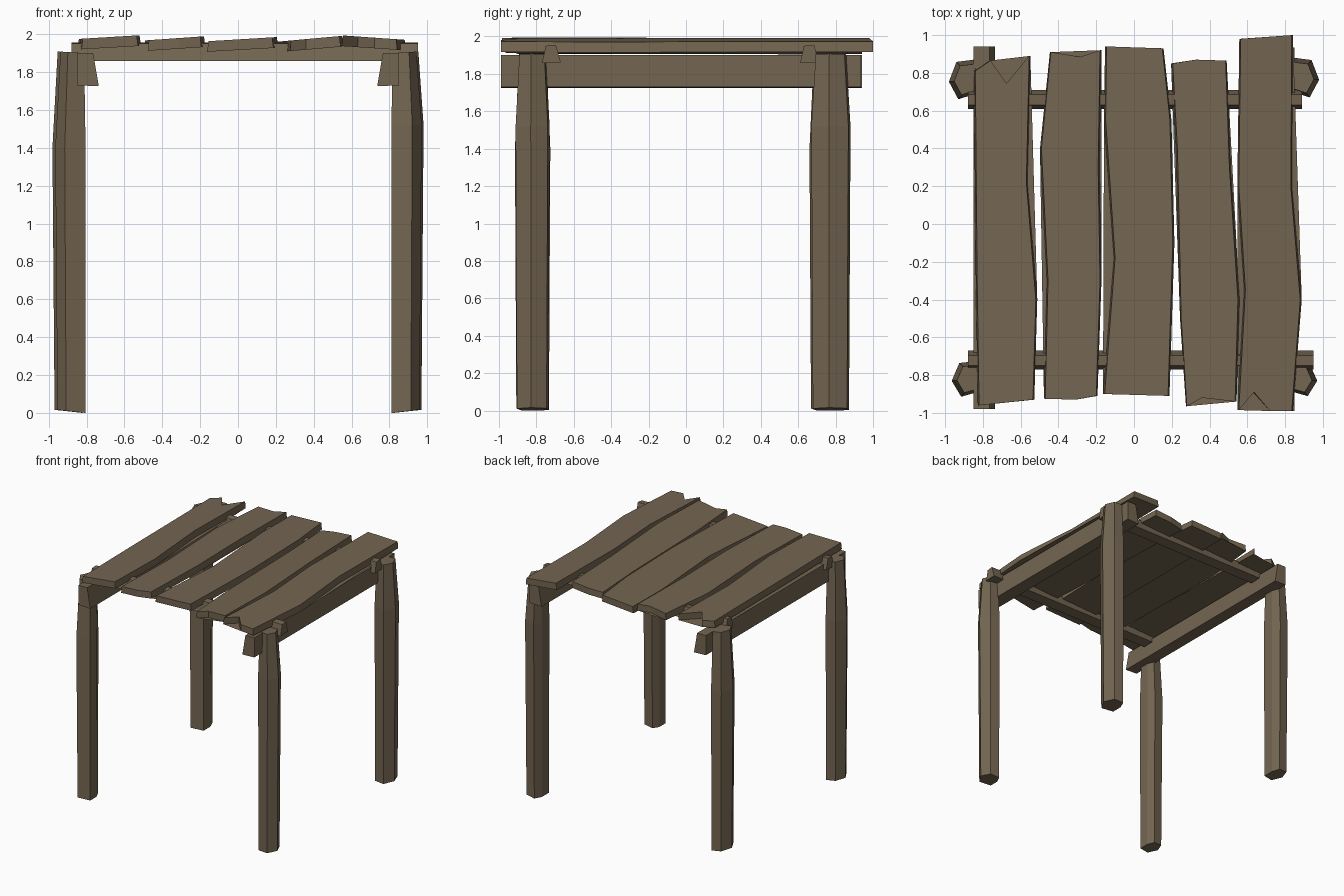
import bpy
import bmesh

# Remove the default object
default = bpy.data.objects.get("Cube")
if default:
    bpy.data.objects.remove(default, do_unlink=True)

# Weathered wood, used for every part
wood = bpy.data.materials.new("weathered_brown_wood")
wood.use_nodes = True
colour = (0.175, 0.132, 0.083, 1)
wood.diffuse_color = colour
bsdf = next(n for n in wood.node_tree.nodes if n.type == 'BSDF_PRINCIPLED')
bsdf.inputs["Base Color"].default_value = colour


def loft(name, rings):
    """Join matching rings of points into one closed, flat shaded solid."""
    bm = bmesh.new()
    loops = [[bm.verts.new(point) for point in ring] for ring in rings]
    count = len(loops[0])
    for low, high in zip(loops, loops[1:]):
        for i in range(count):
            j = (i + 1) % count
            bm.faces.new((low[i], low[j], high[j], high[i]))
    caps = [bm.faces.new(loops[0][::-1]), bm.faces.new(loops[-1])]
    bmesh.ops.triangulate(bm, faces=caps, ngon_method='EAR_CLIP')
    bmesh.ops.recalc_face_normals(bm, faces=bm.faces[:])
    mesh = bpy.data.meshes.new(name)
    bm.to_mesh(mesh)
    bm.free()
    mesh.materials.append(wood)
    obj = bpy.data.objects.new(name, mesh)
    bpy.context.collection.objects.link(obj)
    return obj


# Legs: rough hexagonal logs, pointed outwards, widest at a knot near the top
HEXAGON = [(.08, -.01), (.04, .08), (-.05, .09),
           (-.08, .03), (-.08, -.06), (.03, -.09)]


def leg(name, side, x, y, knot, depth):
    def ring(z, width, length, shift=0, slant=0):
        return [(side * (x + shift + u * width), y + v * length * depth,
                 z + slant * (u + .08)) for u, v in HEXAGON]
    loft(name, [ring(0, .92, .95, 0, .1),
                ring(knot, 1, 1.03, .005),
                ring(1.9, .78, .8, -.005, .05)])


leg("front_left_leg", 1, .885, -.82, 1.52, .98)
leg("back_left_leg", 1, .895, .775, 1.52, 1.13)
leg("front_right_leg", -1, .88, -.82, 1.4, 1.02)
leg("back_right_leg", -1, .895, .765, 1.4, 1.13)


# Side beams running front to back, inside the legs
def side_beam(name, side, front, back):
    section = [(.735, 1.725), (.85, 1.73), (.85, 1.9), (.765, 1.9)]
    loft(name, [[(side * x, y, z) for x, z in section]
                for y in (front, back)])


side_beam("left_side_beam", 1, -.99, .935)
side_beam("right_side_beam", -1, -.98, .94)


# Cross bars running left to right, just under the planks
def cross_bar(name, y, right, left):
    section = [(-.05, 1.857), (.05, 1.862), (.025, 1.955), (-.03, 1.95)]
    loft(name, [[(x, y + v, z) for v, z in section]
                for x in (right, left)])


cross_bar("front_cross_bar", -.72, -.88, .95)
cross_bar("back_cross_bar", .66, -.88, .89)


# Table top planks: wavy outlines with broken ends, tilted a little sideways
def plank(name, outline, low, tilt):
    xs = [x for x, y in outline]
    start, middle = min(xs), (min(xs) + max(xs)) / 2

    def ring(drop, spread):
        return [(middle + (x - middle) * spread, y,
                 low - drop + tilt * (x - start)) for x, y in outline]
    loft(name, [ring(.056, 1.05), ring(0, 1)])


plank("right_outer_plank", [
    (-.84, .81), (-.76, .865), (-.675, .745), (-.555, .89), (-.57, .22),
    (-.52, -.4), (-.535, -.93), (-.82, -.96), (-.83, -.3)], 1.975, .06)
plank("right_inner_plank", [
    (-.44, .91), (-.285, .885), (-.18, .92), (-.19, .3), (-.18, -.3),
    (-.2, -.91), (-.31, -.93), (-.47, -.925), (-.455, -.3),
    (-.49, .4)], 1.967, .07)
plank("middle_plank", [
    (-.145, .94), (.15, .93), (.19, .55), (.205, -.1), (.18, -.91),
    (-.155, -.9), (-.1, -.18), (-.15, .55)], 1.963, .06)
plank("left_inner_plank", [
    (.205, .85), (.33, .87), (.485, .865), (.505, .3), (.55, -.4),
    (.535, -.94), (.36, -.92), (.28, -.965), (.25, -.5),
    (.23, .4)], 1.96, .09)
plank("left_outer_plank", [
    (.565, .98), (.835, 1), (.83, .2), (.88, -.4), (.835, -.99),
    (.72, -.99), (.635, -.89), (.555, -.985), (.59, -.35),
    (.555, .2)], 1.993, -.07)
